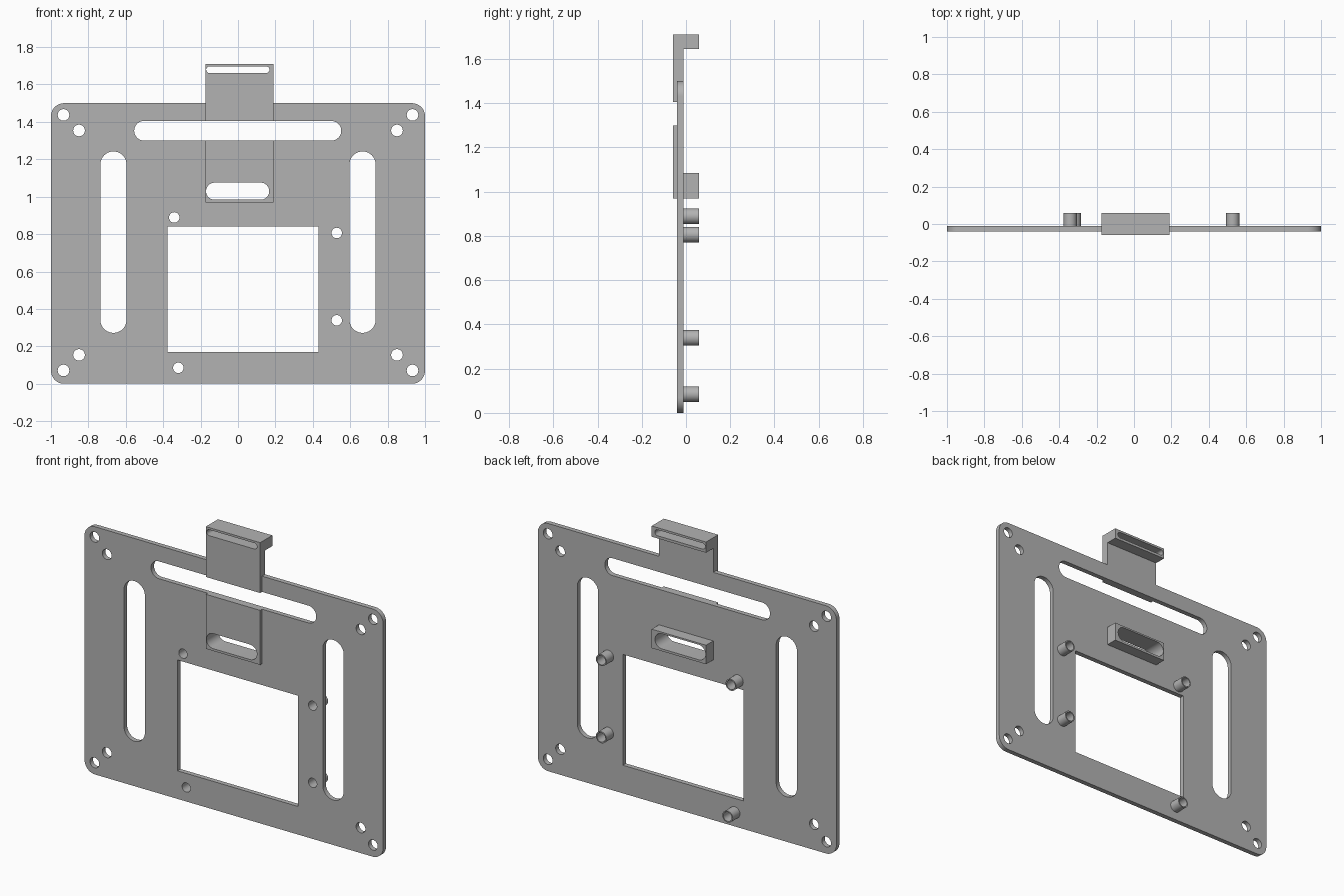
import bpy, bmesh
from math import cos, sin, pi, radians

cube = bpy.data.objects.get("Cube")
if cube:
    bpy.data.objects.remove(cube, do_unlink=True)

grey = bpy.data.materials.new("plain grey")
grey.use_nodes = True
COLOUR = (0.45, 0.45, 0.45, 1)
grey.diffuse_color = COLOUR
grey.node_tree.nodes["Principled BSDF"].inputs["Base Color"].default_value = COLOUR


def rounded(x0, x1, z0, z1, r=0.0, steps=10):
    """Counter-clockwise rectangle outline with rounded corners."""
    if r == 0:
        return [(x0, z0), (x1, z0), (x1, z1), (x0, z1)]
    pts = []
    centres = [(x1 - r, z1 - r), (x0 + r, z1 - r), (x0 + r, z0 + r), (x1 - r, z0 + r)]
    for q, (cx, cz) in enumerate(centres):
        for i in range(steps + 1):
            a = (q + i / steps) * pi / 2
            p = (cx + r * cos(a), cz + r * sin(a))
            if not pts or abs(p[0] - pts[-1][0]) + abs(p[1] - pts[-1][1]) > 1e-5:
                pts.append(p)
    if abs(pts[0][0] - pts[-1][0]) + abs(pts[0][1] - pts[-1][1]) < 1e-5:
        pts.pop()
    return pts


def slot(x0, x1, z0, z1):
    return rounded(x0, x1, z0, z1, min(x1 - x0, z1 - z0) / 2)


def circle(x, z, r):
    return slot(x - r, x + r, z - r, z + r)


def slab(name, y0, y1, outline, holes=()):
    """Extrude a front-facing outline with holes from y0 to y1."""
    curve = bpy.data.curves.new(name, "CURVE")
    curve.dimensions = "2D"
    curve.fill_mode = "BOTH"
    curve.extrude = (y1 - y0) / 2
    for loop in (outline, *holes):
        spline = curve.splines.new("POLY")
        spline.points.add(len(loop) - 1)
        for point, (x, z) in zip(spline.points, loop):
            point.co = (x, z, 0, 1)
        spline.use_cyclic_u = True
    helper = bpy.data.objects.new(name + " outline", curve)
    mesh = bpy.data.meshes.new_from_object(helper)
    bpy.data.objects.remove(helper)
    bpy.data.curves.remove(curve)

    # Weld the walls to the caps and stand the slab upright
    bm = bmesh.new()
    bm.from_mesh(mesh)
    bmesh.ops.remove_doubles(bm, verts=bm.verts, dist=1e-5)
    for v in bm.verts:
        x, z, depth = v.co
        v.co = (x, (y0 + y1) / 2 - depth, z)
    bmesh.ops.recalc_face_normals(bm, faces=bm.faces)
    bm.to_mesh(mesh)
    bm.free()
    mesh.name = name
    mesh.materials.clear()
    mesh.materials.append(grey)
    obj = bpy.data.objects.new(name, mesh)
    bpy.context.collection.objects.link(obj)
    bpy.ops.object.select_all(action="DESELECT")
    obj.select_set(True)
    bpy.context.view_layer.objects.active = obj
    bpy.ops.object.shade_smooth_by_angle(angle=radians(30))
    return obj


# Depth layers, front to back
FRONT, PLATE_FRONT, PLATE_BACK, BACK = -0.058, -0.04, -0.011, 0.058
LEFT, RIGHT, TOP, PLATE_TOP = -0.175, 0.189, 1.71, 1.5

strap_slot = slot(-0.17, 0.168, 1.661, 1.697)
lower_slot = slot(-0.171, 0.167, 0.984, 1.075)
standoffs = [(-0.341, 0.889), (0.528, 0.806), (0.528, 0.339), (-0.319, 0.085)]

# Main plate, whose outline rises into the tab
outline = rounded(-1, 1, 0, PLATE_TOP, 0.07)
at = next(i for i, p in enumerate(outline) if p[0] < 0)
outline[at:at] = [(RIGHT, PLATE_TOP), (RIGHT, TOP), (LEFT, TOP), (LEFT, PLATE_TOP)]

holes = [strap_slot, lower_slot,
         slot(-0.555, 0.552, 1.3, 1.405),
         rounded(-0.378, 0.43, 0.17, 0.841)]
for side in (-1, 1):
    holes.append(slot(side * 0.666 - 0.07, side * 0.666 + 0.07, 0.272, 1.242))
    for x, z in ((0.933, 0.683), (0.85, 0.6)):
        holes += [circle(side * x, 0.754 + dz, 0.031) for dz in (-z, z)]
holes += [circle(x, z, 0.028) for x, z in standoffs]
slab("mounting_plate", PLATE_FRONT, PLATE_BACK, outline, holes)

# Raised front pads above and below the wide slot
slab("upper_front_pad", FRONT, PLATE_FRONT,
     rounded(LEFT, RIGHT, 1.405, TOP), [strap_slot])
slab("lower_front_pad", FRONT, PLATE_FRONT,
     rounded(LEFT, RIGHT, 0.97, 1.3), [lower_slot])

# Hook and slotted block on the back
slab("top_hook", PLATE_BACK, BACK, rounded(LEFT, RIGHT, 1.645, TOP), [strap_slot])
slab("rear_slotted_block", PLATE_BACK, BACK,
     rounded(LEFT, RIGHT, 0.97, 1.085), [lower_slot])

# Hollow standoffs
for n, (x, z) in enumerate(standoffs, 1):
    slab(f"standoff_{n}", PLATE_BACK, BACK, circle(x, z, 0.035), [circle(x, z, 0.028)])
